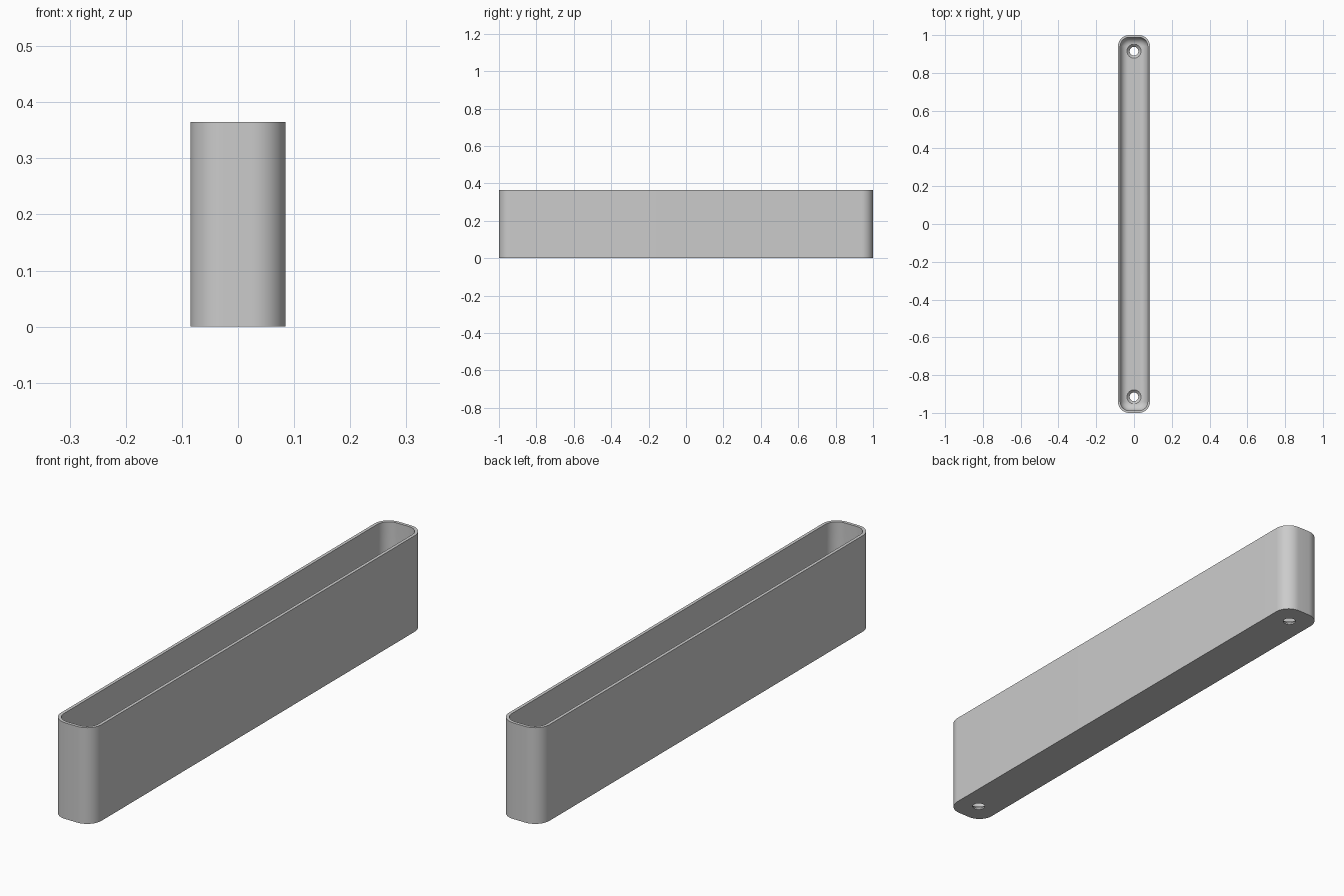
import bpy, bmesh
from math import sin, cos, pi, radians

cube = bpy.data.objects.get("Cube")
if cube:
    bpy.data.objects.remove(cube, do_unlink=True)

HALF_X, HALF_Y, HEIGHT = 0.085, 1.0, 0.365
CORNER, WALL, FLOOR, FILLET = 0.06, 0.012, 0.02, 0.042
HOLE_Y, HOLE_R, SINK_R = 0.915, 0.023, 0.038

grey = bpy.data.materials.new("plain grey")
grey.use_nodes = True
colour = (0.6, 0.6, 0.6, 1)
grey.diffuse_color = colour
grey.node_tree.nodes["Principled BSDF"].inputs["Base Color"].default_value = colour


def rounded_ring(bm, inset, z, steps=12):
    """Ring of vertices around a rounded rectangle."""
    r = CORNER - inset
    cx, cy = HALF_X - CORNER, HALF_Y - CORNER
    ring = []
    for quarter, (sx, sy) in enumerate([(1, 1), (-1, 1), (-1, -1), (1, -1)]):
        for i in range(steps + 1):
            a = (quarter + i / steps) * pi / 2
            ring.append(bm.verts.new((sx * cx + r * cos(a), sy * cy + r * sin(a), z)))
    return ring


def circle_ring(bm, y, r, z, n=32):
    return [bm.verts.new((r * cos(2 * pi * i / n), y + r * sin(2 * pi * i / n), z))
            for i in range(n)]


def loft(name, bm, rings):
    """Closed solid skinned through the rings."""
    for low, high in zip(rings, rings[1:]):
        for i in range(len(low)):
            j = (i + 1) % len(low)
            bm.faces.new((low[i], low[j], high[j], high[i]))
    bm.faces.new(rings[0][::-1])
    bm.faces.new(rings[-1])
    bmesh.ops.recalc_face_normals(bm, faces=bm.faces)
    mesh = bpy.data.meshes.new(name)
    bm.to_mesh(mesh)
    bm.free()
    mesh.materials.append(grey)
    obj = bpy.data.objects.new(name, mesh)
    bpy.context.collection.objects.link(obj)
    return obj


# Trough: outer wall, rim, inner wall and rounded inner floor edge
bm = bmesh.new()
rings = [rounded_ring(bm, 0, 0), rounded_ring(bm, 0, HEIGHT), rounded_ring(bm, WALL, HEIGHT)]
for k in range(9):
    a = k / 8 * pi / 2
    rings.append(rounded_ring(bm, WALL + FILLET * (1 - cos(a)), FLOOR + FILLET * (1 - sin(a))))
trough = loft("trough", bm, rings)

# Countersunk screw holes, one near each end
for name, y in (("front_hole_cutter", -HOLE_Y), ("back_hole_cutter", HOLE_Y)):
    bm = bmesh.new()
    profile = [(HOLE_R, -0.05), (HOLE_R, 0.006), (SINK_R, FLOOR + 0.001), (SINK_R, 0.1)]
    cutter = loft(name, bm, [circle_ring(bm, y, r, z) for r, z in profile])
    cutter.hide_render = True
    cut = trough.modifiers.new(name, "BOOLEAN")
    cut.operation = "DIFFERENCE"
    cut.solver = "EXACT"
    cut.object = cutter

# Bake the cuts and drop the cutters
bpy.context.view_layer.update()
baked = bpy.data.meshes.new_from_object(trough.evaluated_get(bpy.context.evaluated_depsgraph_get()))
trough.modifiers.clear()
trough.data = baked
for name in ("front_hole_cutter", "back_hole_cutter"):
    bpy.data.objects.remove(bpy.data.objects[name], do_unlink=True)

bpy.ops.object.select_all(action="DESELECT")
trough.select_set(True)
bpy.context.view_layer.objects.active = trough
bpy.ops.object.shade_smooth_by_angle(angle=radians(30))
